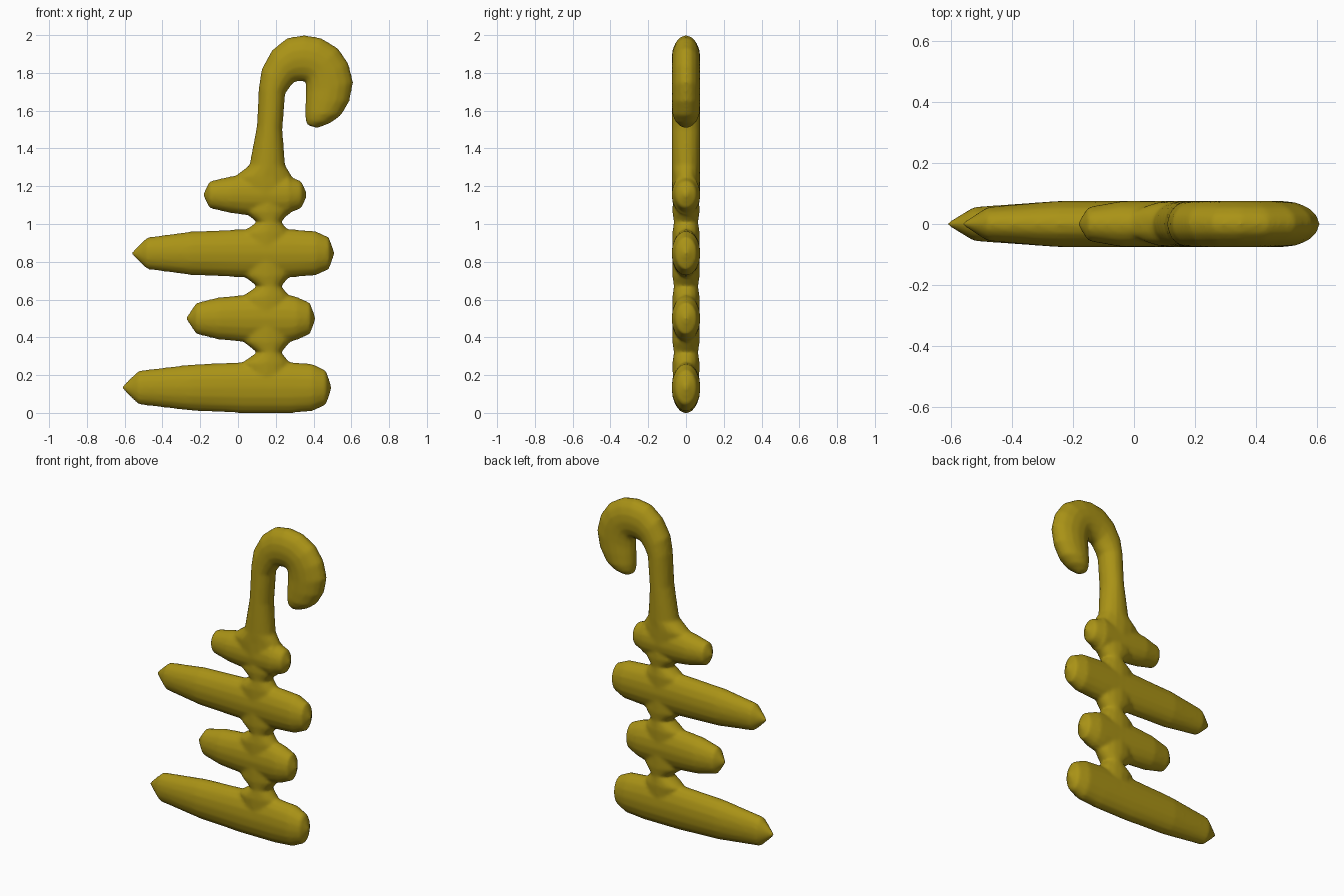
import bpy
import bmesh
import math
from mathutils import Vector

SIDES = 16
THICK = 0.076

if "Cube" in bpy.data.objects:
    bpy.data.objects.remove(bpy.data.objects["Cube"])

mat = bpy.data.materials.new("olive_gold")
mat.use_nodes = True
colour = (0.40, 0.29, 0.008, 1)
mat.diffuse_color = colour
mat.node_tree.nodes["Principled BSDF"].inputs["Base Color"].default_value = colour


def loft(bm, sections):
    """Skin oval rings; each section is (edge point, opposite edge point, half depth)."""
    rings = []
    for a, b, depth in sections:
        a, b = Vector((a[0], 0, a[1])), Vector((b[0], 0, b[1]))
        mid, half = (a + b) / 2, (a - b) / 2
        ring = []
        for i in range(SIDES):
            t = math.tau * i / SIDES
            ring.append(bm.verts.new(mid + half * math.cos(t) + Vector((0, depth * math.sin(t), 0))))
        rings.append(ring)
    faces = [bm.faces.new(rings[0]), bm.faces.new(rings[-1])]
    for r, s in zip(rings, rings[1:]):
        for i in range(SIDES):
            j = (i + 1) % SIDES
            faces.append(bm.faces.new((r[i], r[j], s[j], s[i])))
    bmesh.ops.recalc_face_normals(bm, faces=faces)


def bar(bm, left, shoulder, taper, right, z, h):
    """Crossbar with a long pointed end and a short blunt end."""
    stations = [(left, 0.03, 0.03), (shoulder, 0.66, 0.74), (taper, 0.9, 1), (0.04, 1, 1),
                (0.27, 1, 1), (right - 0.1, 0.92, 1), (right - 0.03, 0.67, 0.74), (right, 0.05, 0.05)]
    loft(bm, [((x, z + h * k), (x, z - h * k), THICK * d) for x, k, d in stations])


bm = bmesh.new()

# Four crossbars, lowest first
bar(bm, -0.615, -0.525, -0.25, 0.495, 0.134, 0.136)
bar(bm, -0.275, -0.22, -0.10, 0.41, 0.50, 0.125)
bar(bm, -0.565, -0.48, -0.25, 0.51, 0.845, 0.128)
bar(bm, -0.185, -0.15, -0.04, 0.365, 1.155, 0.108)

# Trunk, pinched between the crossbars
trunk = [((0.06, 0.13), (0.26, 0.13), THICK * 0.9)]
for z in (0.32, 0.67, 1.01):
    trunk += [((0.02, z - 0.055), (0.275, z - 0.055), THICK * 0.95),
              ((0.10, z), (0.23, z), THICK * 0.85),
              ((0.03, z + 0.055), (0.275, z + 0.055), THICK * 0.95)]
trunk.append(((0.06, 1.16), (0.26, 1.16), THICK * 0.9))
loft(bm, trunk)

# Neck and curled hook: outer edge, inner edge
hook = [((0.0, 1.16), (0.29, 1.16)), ((-0.02, 1.25), (0.285, 1.255)), ((0.06, 1.31), (0.25, 1.31)),
        ((0.10, 1.52), (0.235, 1.5)), ((0.11, 1.72), (0.25, 1.69)), ((0.125, 1.82), (0.275, 1.725)),
        ((0.18, 1.92), (0.295, 1.75)), ((0.26, 1.985), (0.32, 1.755)), ((0.35, 2.0), (0.34, 1.755)),
        ((0.44, 1.985), (0.352, 1.755)), ((0.53, 1.93), (0.36, 1.75)), ((0.585, 1.85), (0.36, 1.73)),
        ((0.61, 1.75), (0.36, 1.70)), ((0.59, 1.65), (0.357, 1.65)), ((0.545, 1.575), (0.355, 1.59)),
        ((0.49, 1.535), (0.358, 1.55)), ((0.42, 1.508), (0.365, 1.525))]
depths = [THICK] * (len(hook) - 3) + [THICK * 0.95, THICK * 0.75, THICK * 0.35]
loft(bm, [(a, b, d) for (a, b), d in zip(hook, depths)])

mesh = bpy.data.meshes.new("hooked_ornament")
bm.to_mesh(mesh)
bm.free()
mesh.materials.append(mat)
ornament = bpy.data.objects.new("hooked_ornament", mesh)
bpy.context.collection.objects.link(ornament)

# Fuse the parts into one softly blended skin
fuse = ornament.modifiers.new("fuse", 'REMESH')
fuse.mode = 'VOXEL'
fuse.voxel_size = 0.01
fuse.use_smooth_shade = True
soften = ornament.modifiers.new("soften", 'SMOOTH')
soften.factor = 0.5
soften.iterations = 6
